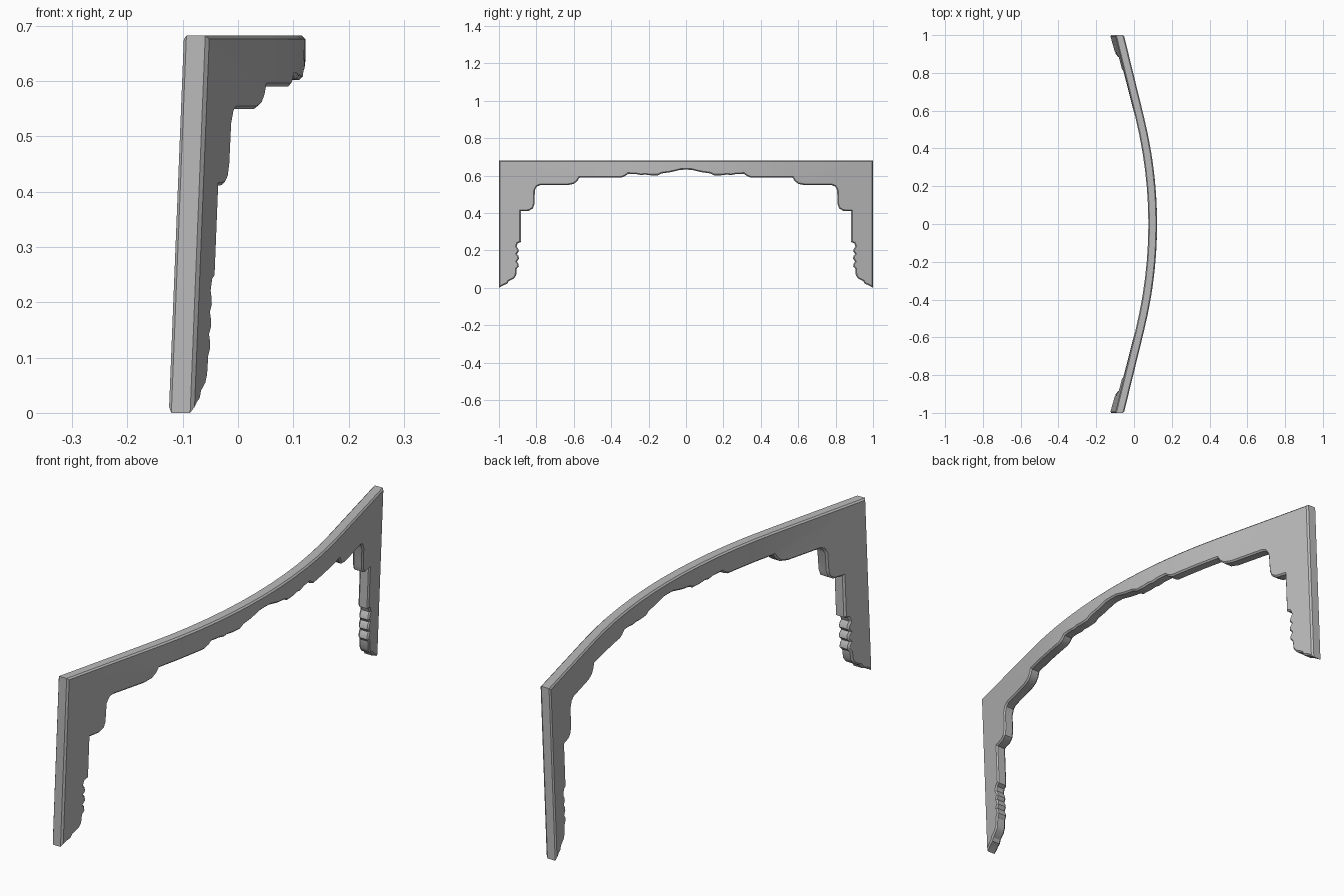
import bpy
import bmesh
from mathutils import Vector

cube = bpy.data.objects.get("Cube")
if cube:
    bpy.data.objects.remove(cube, do_unlink=True)

TOP = 0.682        # height of the straight upper edge
THICK = 0.046      # board thickness
CHAMFER = 0.006
BEND_END = 0.57    # the bow is round inside this, straight outside
BOW = 0.215
LEAN = 0.04        # inward lean of the legs

# Scalloped lower edge, from the middle of the arch to the foot
lower_edge = [
    (0, .632), (.03, .631), (.055, .625), (.085, .618), (.13, .612), (.15, .602),
    (.19, .602), (.22, .606), (.24, .603), (.265, .608), (.31, .610), (.325, .598),
    (.345, .59), (.57, .59), (.58, .572), (.60, .556), (.635, .549), (.78, .549),
    (.797, .542), (.808, .522), (.81, .45), (.818, .425), (.84, .412), (.883, .410),
    (.883, .245), (.900, .238), (.906, .222), (.897, .208), (.894, .195), (.904, .182),
    (.895, .170), (.893, .155), (.904, .142), (.896, .130), (.894, .115), (.905, .102),
    (.908, .068), (.920, .05), (.948, .036), (.956, .022), (.975, .015), (1, 0),
]


def bow_offset(y):
    """Plan curve of the board: parabola in the middle, tangents at the ends."""
    y = abs(y)
    m = min(y, BEND_END)
    return 0.099 - BOW * m * m - 2 * BOW * BEND_END * (y - m)


FOLD = (TOP - 0.59) / (1 - BEND_END)


def lean_offset(y, z):
    """Legs tip back below the diagonal fold at each corner."""
    if abs(y) <= BEND_END:
        return 0
    return LEAN * min(0, z - (TOP - FOLD * (1 - abs(y))))


# Flat board outline
outline = lower_edge + [(1, TOP), (-1, TOP)]
outline += [(-y, z) for y, z in reversed(lower_edge[1:])]
bm = bmesh.new()
face = bm.faces.new([bm.verts.new((-THICK / 2, y, z)) for y, z in outline])
ext = bmesh.ops.extrude_face_region(bm, geom=[face], use_keep_orig=True)
for v in ext["geom"]:
    if isinstance(v, bmesh.types.BMVert):
        v.co.x = THICK / 2
bmesh.ops.recalc_face_normals(bm, faces=bm.faces)

# Chamfered rims on both broad sides
caps = [f for f in bm.faces if len(f.verts) > 10]
bmesh.ops.inset_region(bm, faces=caps, thickness=CHAMFER, use_even_offset=True)
cap_verts = {v for f in caps for v in f.verts}
for v in bm.verts:
    if v not in cap_verts:
        v.co.x *= 1 - 2 * CHAMFER / THICK


def cut(faces, point, normal):
    geom = set(faces)
    for f in faces:
        geom.update(f.edges)
        geom.update(f.verts)
    bmesh.ops.bisect_plane(bm, geom=list(geom), dist=1e-5,
                           plane_co=point, plane_no=normal)


# Cross cuts so the board can bow, then the corner folds
STEPS = 6
for i in range(-STEPS, STEPS + 1):
    cut(bm.faces[:], (0, BEND_END * i / STEPS, 0), (0, 1, 0))
for side in (-1, 1):
    leg = [f for f in bm.faces if f.calc_center_median().y * side > BEND_END]
    cut(leg, (0, side, TOP), Vector((0, -side * FOLD, 1)).normalized())

# Bow and lean
for v in bm.verts:
    v.co.x += bow_offset(v.co.y) + lean_offset(v.co.y, v.co.z)

mesh = bpy.data.meshes.new("curved_apron")
bm.to_mesh(mesh)
bm.free()
apron = bpy.data.objects.new("curved_apron", mesh)
bpy.context.collection.objects.link(apron)

# Plain grey
grey = bpy.data.materials.new("plain_grey")
grey.use_nodes = True
colour = (0.5, 0.5, 0.5, 1)
grey.diffuse_color = colour
grey.node_tree.nodes["Principled BSDF"].inputs["Base Color"].default_value = colour
mesh.materials.append(grey)

bpy.ops.object.select_all(action="DESELECT")
apron.select_set(True)
bpy.context.view_layer.objects.active = apron
bpy.ops.object.shade_smooth_by_angle(angle=0.52)
